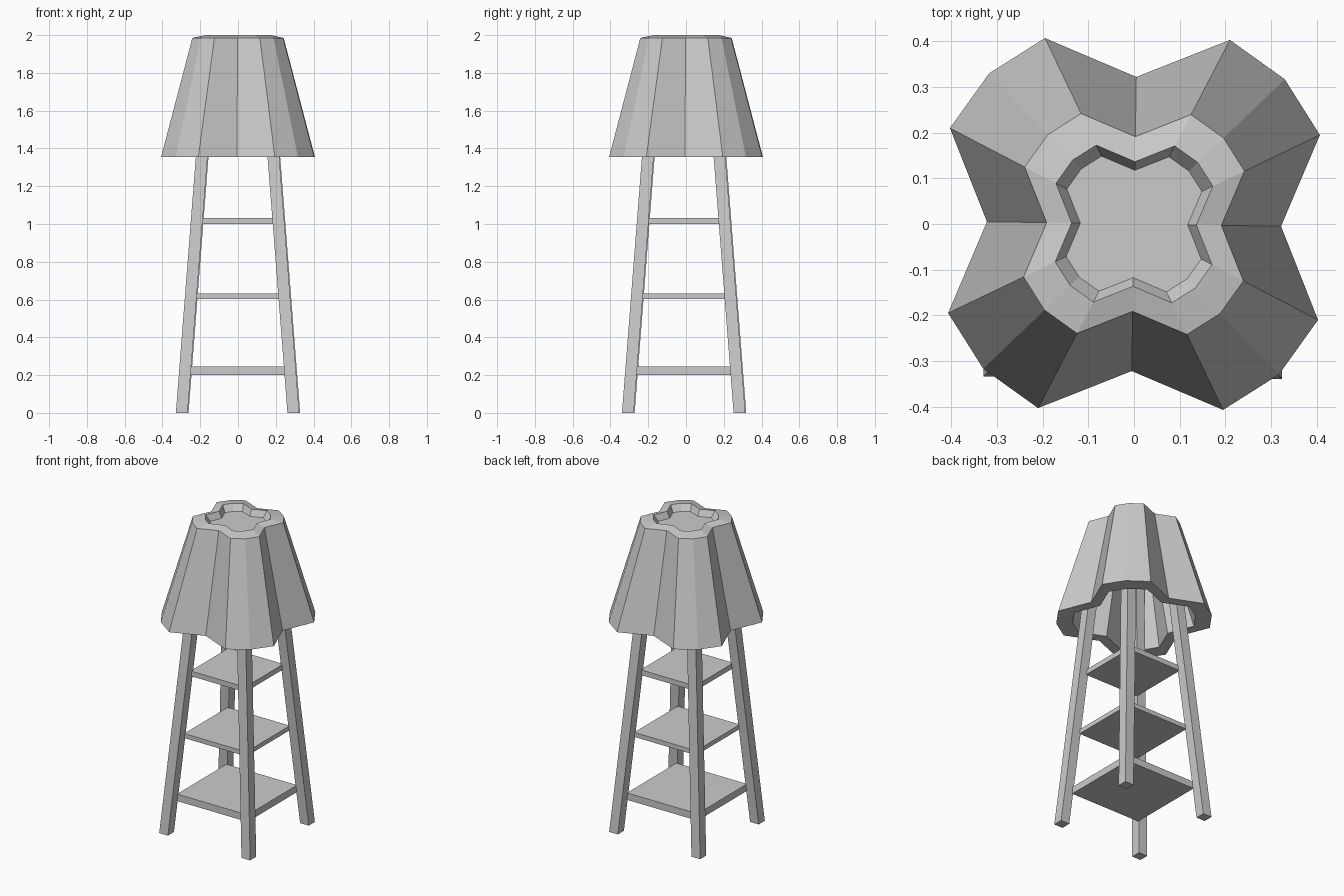
import bpy, bmesh
from math import pi
from mathutils import Vector, Matrix

cube = bpy.data.objects.get("Cube")
if cube:
    bpy.data.objects.remove(cube, do_unlink=True)

grey = bpy.data.materials.new("plain_grey")
grey.use_nodes = True
GREY = (0.6, 0.6, 0.6, 1)
grey.diffuse_color = GREY
grey.node_tree.nodes["Principled BSDF"].inputs["Base Color"].default_value = GREY


def finish(name, bm):
    bmesh.ops.recalc_face_normals(bm, faces=bm.faces)
    mesh = bpy.data.meshes.new(name)
    bm.to_mesh(mesh)
    bm.free()
    mesh.materials.append(grey)
    obj = bpy.data.objects.new(name, mesh)
    bpy.context.collection.objects.link(obj)
    return obj


def loft(name, rings):
    """Skin a list of equal point rings and cap both ends."""
    bm = bmesh.new()
    loops = [[bm.verts.new(p) for p in ring] for ring in rings]
    for a, b in zip(loops, loops[1:]):
        for i in range(len(a)):
            j = (i + 1) % len(a)
            bm.faces.new((a[i], a[j], b[j], b[i]))
    bm.faces.new(loops[0])
    bm.faces.new(loops[-1])
    return finish(name, bm)


# Four-lobed outline: one quarter turned around the axis
quarter = [(0.322, -0.005), (0.407, 0.195), (0.33, 0.317), (0.21, 0.403)]
outline = [Matrix.Rotation(k * pi / 2, 3, 'Z') @ Vector((x, y, 0))
           for k in range(4) for x, y in quarter]

# Hollow shade, from the inner ceiling round the outside to the recessed top
profile = [(0.42, 1.93), (0.79, 1.355), (1.0, 1.355),
           (0.594, 1.985), (0.424, 2.0), (0.365, 1.96)]
loft("lobed_shade", [[p * s + Vector((0, 0, z)) for p in outline]
                     for s, z in profile])

# Four leaning square legs
LEAN, TOP, WIDTH = 0.078, 1.88, 0.062
shift = Vector((0, -0.01, 0))
leg_names = ("back_left", "back_right", "front_right", "front_left")
for k, name in enumerate(leg_names):
    turn = Matrix.Rotation(k * pi / 2, 3, 'Z')
    rings = []
    for z in (0, TOP):
        x, y = 0.329 - LEAN * z, 0.324 - LEAN * z
        corners = [(x, y), (x - WIDTH, y), (x - WIDTH, y - WIDTH), (x, y - WIDTH)]
        rings.append([turn @ Vector((cx, cy, z)) + shift for cx, cy in corners])
    loft(name + "_leg", rings)

# Square shelves between the legs
shelves = {"lower": (0.2, 0.245, 0.252), "middle": (0.603, 0.632, 0.222),
           "upper": (1.0, 1.033, 0.195)}
for name, (low, high, half) in shelves.items():
    square = [(half, half), (-half, half), (-half, -half), (half, -half)]
    loft(name + "_shelf", [[Vector((x, y, z)) + shift for x, y in square]
                           for z in (low, high)])
